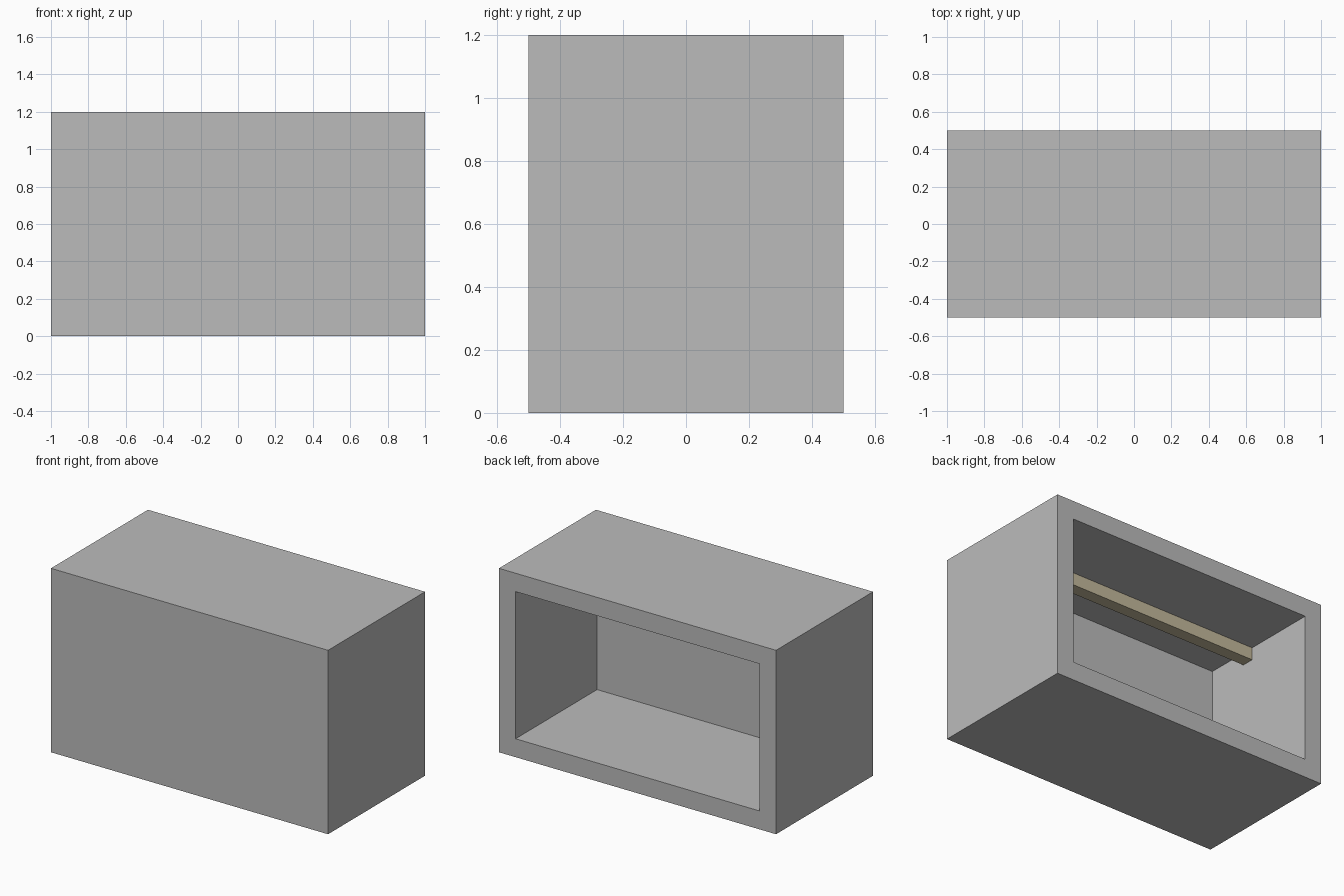
import bpy, bmesh
from mathutils import Vector

if "Cube" in bpy.data.objects:
    bpy.data.objects.remove(bpy.data.objects["Cube"])

W, D, H = 2.0, 1.0, 1.2      # outer size
WALL, DEPTH = 0.12, 0.84     # rim width and cavity depth


def material(name, colour):
    mat = bpy.data.materials.new(name)
    mat.diffuse_color = (*colour, 1)
    mat.use_nodes = True
    mat.node_tree.nodes["Principled BSDF"].inputs["Base Color"].default_value = mat.diffuse_color
    return mat


def box(bm, lo, hi):
    lo, hi = Vector(lo), Vector(hi)
    bmesh.ops.create_cube(bm, size=1)
    for v in bm.verts:
        v.co = (lo + hi) / 2 + v.co * (hi - lo)
    bm.normal_update()


def finish(bm, name, mat):
    mesh = bpy.data.meshes.new(name)
    bm.to_mesh(mesh)
    bm.free()
    mesh.materials.append(mat)
    obj = bpy.data.objects.new(name, mesh)
    bpy.context.collection.objects.link(obj)
    return obj


grey = material("mid grey", (0.5, 0.5, 0.5))
tan = material("wood tan", (0.55, 0.485, 0.33))

# Casing: solid box with a cavity sunk into its back face
bm = bmesh.new()
box(bm, (-W / 2, -D / 2, 0), (W / 2, D / 2, H))
back = next(f for f in bm.faces if f.normal.y > 0.9)
bmesh.ops.inset_individual(bm, faces=[back], thickness=WALL, use_even_offset=True)
cavity = bmesh.ops.extrude_discrete_faces(bm, faces=[back])["faces"][0]
bmesh.ops.translate(bm, verts=cavity.verts, vec=(0, -DEPTH, 0))
bmesh.ops.recalc_face_normals(bm, faces=bm.faces)
finish(bm, "casing", grey)

# Beam: square batten under the ceiling, spanning wall to wall
bm = bmesh.new()
top = H - WALL
box(bm, (-W / 2 + WALL, -0.06, top - 0.08), (W / 2 - WALL, 0.02, top))
finish(bm, "ceiling_beam", tan)
